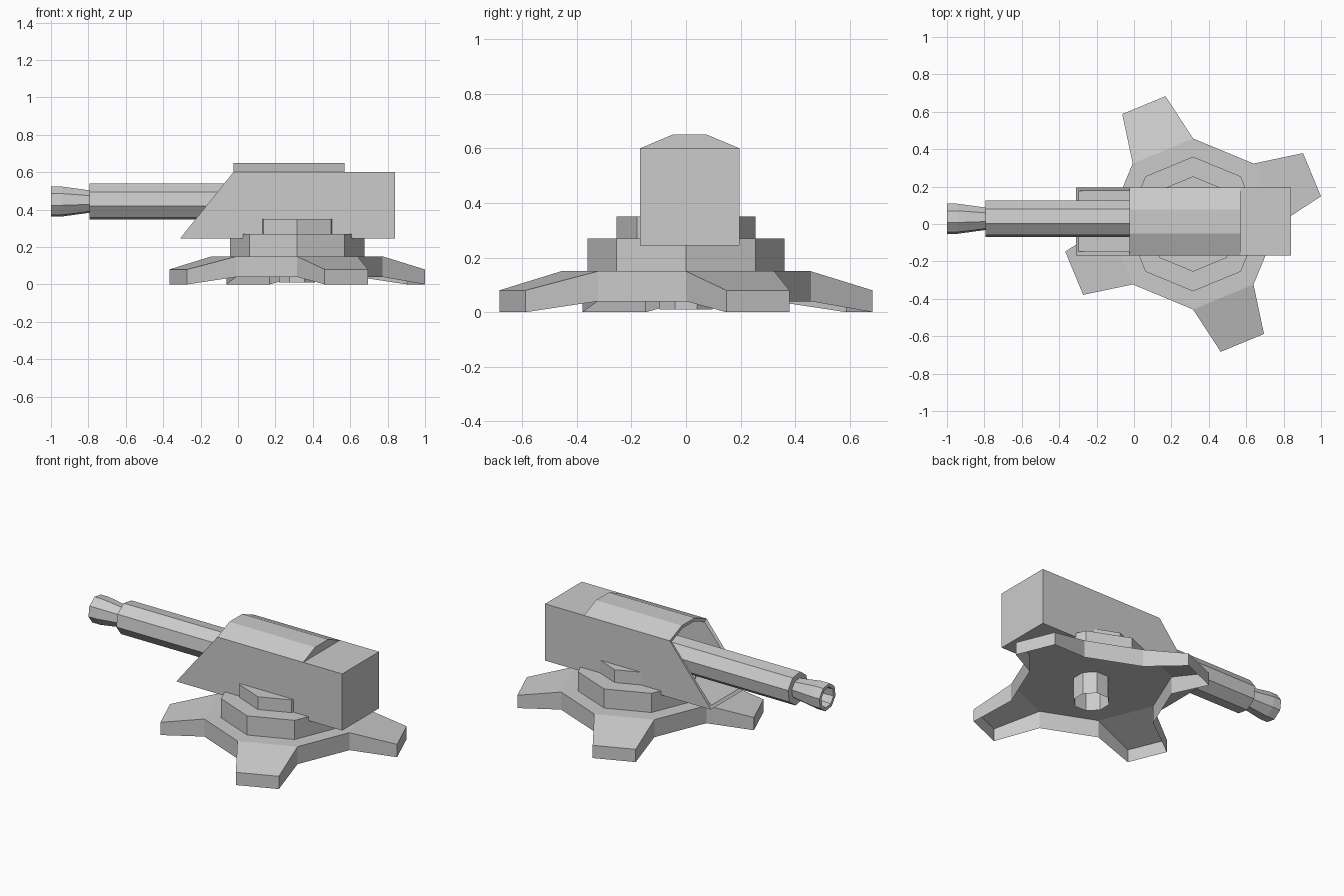
import bpy, bmesh
from math import cos, sin, radians, pi
from mathutils import Vector

if "Cube" in bpy.data.objects:
    bpy.data.objects.remove(bpy.data.objects["Cube"])

CX = 0.316  # axis of the base


def finish(name, bm, recalc=True):
    if recalc:
        bmesh.ops.recalc_face_normals(bm, faces=bm.faces)
    mesh = bpy.data.meshes.new(name)
    bm.to_mesh(mesh)
    bm.free()
    obj = bpy.data.objects.new(name, mesh)
    bpy.context.collection.objects.link(obj)
    return obj


def rings_mesh(name, rings, cap_start=True, cap_end=True):
    """Skin a list of equally sized closed point rings."""
    bm = bmesh.new()
    vs = [[bm.verts.new(p) for p in ring] for ring in rings]
    n = len(rings[0])
    for a, b in zip(vs, vs[1:]):
        for i in range(n):
            j = (i + 1) % n
            bm.faces.new((a[i], a[j], b[j], b[i]))
    if cap_start:
        bm.faces.new(vs[0])
    if cap_end:
        bm.faces.new(vs[-1])
    return finish(name, bm)


def octagon(r, z, start=0):
    return [(CX + r * cos(start + i * pi / 4), r * sin(start + i * pi / 4), z)
            for i in range(8)]


# Four-legged base: a shell open underneath, legs on alternate octagon edges
bm = bmesh.new()
top = [bm.verts.new(p) for p in octagon(0.457, 0.15)]
low = [bm.verts.new(p) for p in octagon(0.457, 0.04)]
bm.faces.new(top)
for k in range(4):
    i, j, n = 2 * k, 2 * k + 1, (2 * k + 2) % 8
    a = radians(22.5 + 90 * k)
    u, t = Vector((cos(a), sin(a), 0)), Vector((-sin(a), cos(a), 0))
    foot = [[bm.verts.new(Vector((CX, 0, z)) + u * 0.688 + t * s) for s in (-0.125, 0.125)]
            for z in (0, 0.08)]
    (l0, l1), (h0, h1) = foot
    bm.faces.new((top[i], h0, h1, top[j]))
    bm.faces.new((l0, l1, h1, h0))
    bm.faces.new((low[i], l0, h0, top[i]))
    bm.faces.new((l1, low[j], top[j], h1))
    bm.faces.new((low[j], low[n], top[n], top[j]))
finish("base_legs", bm)

# Stepped turntable and central post
rings_mesh("turntable_lower", [octagon(0.36, 0.15), octagon(0.36, 0.27)])
rings_mesh("turntable_upper", [octagon(0.255, 0.27), octagon(0.255, 0.35)])
rings_mesh("pivot_post", [octagon(0.105, 0.01, pi / 8), octagon(0.105, 0.149, pi / 8)],
           cap_start=False, cap_end=False)

# Turret housing with slanted front and raised chamfered roof
bm = bmesh.new()
Y0, Y1, R0, R1 = -0.168, 0.196, -0.05, 0.077


def pair(x, z, y0=Y0, y1=Y1):
    return bm.verts.new((x, y0, z)), bm.verts.new((x, y1, z))


A, B = pair(-0.31, 0.245), pair(-0.025, 0.60)
C, D, E = pair(0.57, 0.60), pair(0.84, 0.60), pair(0.84, 0.245)
F, G = pair(-0.025, 0.65, R0, R1), pair(0.57, 0.65, R0, R1)
for s in (0, 1):
    bm.faces.new((A[s], B[s], C[s], D[s], E[s]))
    bm.faces.new((B[s], C[s], G[s], F[s]))
for p, q in ((F, G), (G, C), (C, D), (D, E), (E, A)):
    bm.faces.new((p[0], p[1], q[1], q[0]))
front = [bm.faces.new((A[0], A[1], B[1], B[0])), bm.faces.new((B[0], B[1], F[1], F[0]))]
bmesh.ops.recalc_face_normals(bm, faces=bm.faces)
# hollow out the front opening, leaving a thin rim
bmesh.ops.inset_region(bm, faces=front, thickness=0.02, use_even_offset=True)
ext = bmesh.ops.extrude_face_region(bm, geom=front)
bmesh.ops.delete(bm, geom=front, context='FACES')
bmesh.ops.translate(bm, vec=(0.5, 0, 0),
                    verts=[v for v in ext["geom"] if isinstance(v, bmesh.types.BMVert)])
finish("turret_housing", bm)

# Gun barrel: eight-sided tube with a flared hollow muzzle
def barrel_ring(x, r):
    return [(x, 0.028 - r * cos(radians(76 + 45 * i)), 0.443 + r * sin(radians(76 + 45 * i)))
            for i in range(8)]


rings_mesh("gun_barrel", [barrel_ring(x, r) for x, r in (
    (-0.84, 0.045), (-1.0, 0.062), (-1.0, 0.083), (-0.945, 0.083),
    (-0.795, 0.062), (-0.795, 0.1), (0.12, 0.1))])
